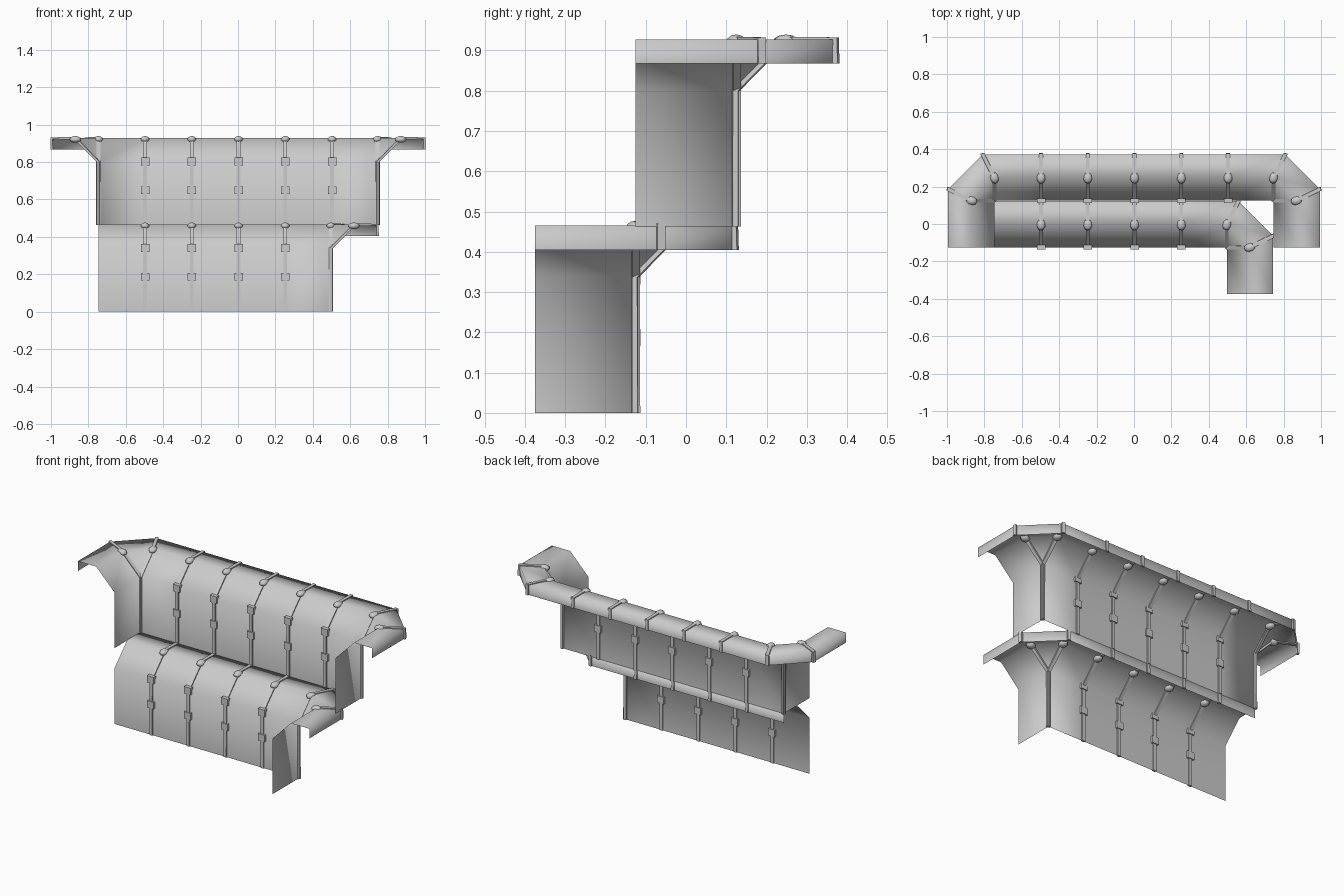
import bpy
import bmesh
from math import pi
from mathutils import Vector, Matrix

old = bpy.data.objects.get("Cube")
if old:
    bpy.data.objects.remove(old)

gray = bpy.data.materials.new("plain_gray")
gray.use_nodes = True
gray.diffuse_color = (0.6, 0.6, 0.6, 1)
gray.node_tree.nodes["Principled BSDF"].inputs["Base Color"].default_value = (0.6, 0.6, 0.6, 1)

PANEL = 0.25                 # panel width
RIDGE, OUTER = 0.123, 0.247  # offsets of ridge and lip from the wall
BEND, TOP, LIP = 0.34, 0.465, 0.405
WIDTH, DEPTH = 0.01, 0.007   # half sizes of a rib


def finish(bm, name, smooth):
    mesh = bpy.data.meshes.new(name)
    bm.to_mesh(mesh)
    bm.free()
    obj = bpy.data.objects.new(name, mesh)
    bpy.context.collection.objects.link(obj)
    mesh.materials.append(gray)
    for p in mesh.polygons:
        p.use_smooth = smooth
    return obj


def section(base, ridge, outer, z):
    """Cross-section: wall foot, bend, ridge, outer edge, lip."""
    heights = (0, BEND, TOP, TOP, LIP)
    spots = (base, base, ridge, outer, outer)
    return [Vector((s[0], s[1], z + h)) for s, h in zip(spots, heights)]


def straight(x, y, z):
    return section((x, y), (x, y + RIDGE), (x, y + OUTER), z)


def corner(x, y, z, side):
    """Two fan sections around an inner corner, then the wing end."""
    half = PANEL / 4
    a = section((x, y), (x, y + RIDGE), (x + side * half, y + OUTER), z)
    b = section((x, y), (x + side * RIDGE, y), (x + side * OUTER, y + half), z)
    e = y - PANEL
    end = section((x, e), (x + side * RIDGE, e), (x + side * OUTER, e), z)
    return [a, b, end]


def sheet(name, stations):
    bm = bmesh.new()
    verts = {}

    def vert(p):
        key = tuple(round(c, 4) for c in p)
        if key not in verts:
            verts[key] = bm.verts.new(p)
        return verts[key]

    for s, t in zip(stations, stations[1:]):
        for i in range(len(s) - 1):
            ring = [vert(p) for p in (s[i], t[i], t[i + 1], s[i + 1])]
            ring = list(dict.fromkeys(ring))
            if len(ring) > 2:
                bm.faces.new(ring)
    finish(bm, name, True)


def rib(name, path):
    """Square bar swept along a cross-section, through the sheet."""
    out = path[-1] - path[0]
    out.z = 0
    side = out.normalized().cross(Vector((0, 0, 1)))
    bm = bmesh.new()
    rings = []
    for i, p in enumerate(path):
        before = (p - path[i - 1]).normalized() if i else None
        after = (path[i + 1] - p).normalized() if i < len(path) - 1 else None
        tangent = ((before or after) + (after or before)).normalized()
        normal = side.cross(tangent).normalized()
        rings.append([bm.verts.new(p + side * WIDTH * u + normal * DEPTH * v)
                      for u, v in ((-1, -1), (1, -1), (1, 1), (-1, 1))])
    for r, q in zip(rings, rings[1:]):
        for k in range(4):
            n = (k + 1) % 4
            bm.faces.new((r[k], r[n], q[n], q[k]))
    bm.faces.new(rings[0])
    bm.faces.new(rings[-1])
    bmesh.ops.recalc_face_normals(bm, faces=bm.faces)
    finish(bm, name, False)

    # Rounded cap where the rib crosses the ridge
    bm = bmesh.new()
    direction = out.to_2d()
    turn = Matrix.Rotation(-direction.angle_signed(Vector((0, 1))) * -1, 4, 'Z')
    place = Matrix.Translation(path[2] - Vector((0, 0, 0.006)))
    shape = Matrix.Diagonal((0.024, 0.032, 0.018, 1))
    bmesh.ops.create_uvsphere(bm, u_segments=10, v_segments=6, radius=1,
                              matrix=place @ turn @ shape)
    finish(bm, name + "_cap", True)


def clamps(name, path):
    """Small blocks gripping a rib at the bend and halfway down the wall."""
    bm = bmesh.new()
    for p in (path[1], path[0].lerp(path[1], 0.55)):
        m = Matrix.Translation(p) @ Matrix.Diagonal((0.045, 0.024, 0.042, 1))
        bmesh.ops.create_cube(bm, size=1, matrix=m)
    finish(bm, name, False)


def tier(name, y, z, left, right, left_wing):
    count = round((right - left) / PANEL)
    spans = [straight(left + PANEL * i, y, z) for i in range(1, count)]
    right_end = corner(right, y, z, 1)
    if left_wing:
        left_end = corner(left, y, z, -1)[::-1]
    else:
        left_end = [straight(left, y, z)]
    sheet(name + "_shell", left_end + spans + right_end)

    for i, path in enumerate(spans):
        rib(f"{name}_rib_{i}", path)
        clamps(f"{name}_clamps_{i}", path)
    fans = right_end[:2] + (left_end[1:] if left_wing else [])
    for i, path in enumerate(fans):
        rib(f"{name}_corner_rib_{i}", path)


tier("lower", -0.125, 0, -0.747, 0.497, False)
tier("upper", 0.125, 0.4625, -0.747, 0.747, True)
